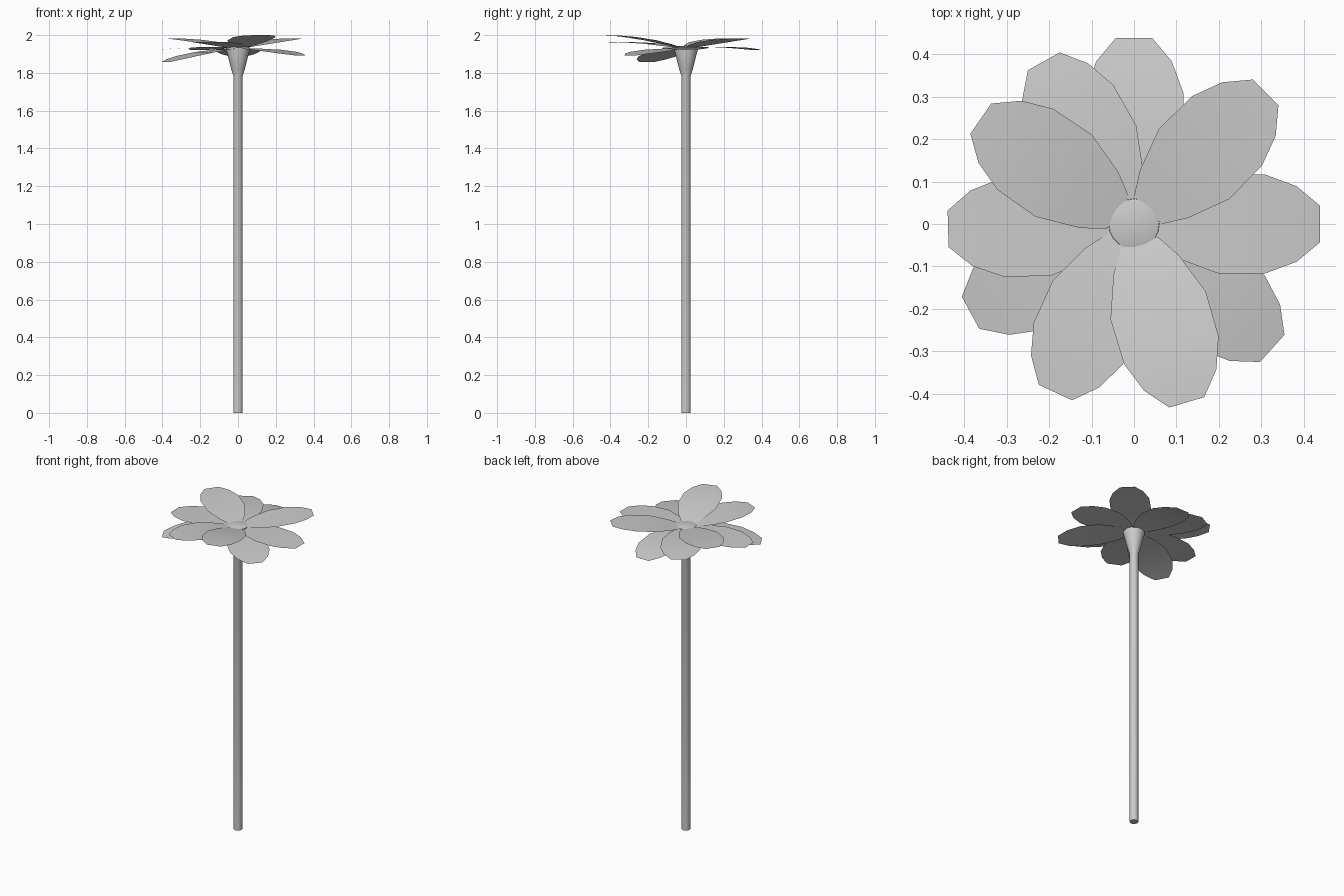
import bpy, bmesh, math

if "Cube" in bpy.data.objects:
    bpy.data.objects.remove(bpy.data.objects["Cube"])

def finish(bm, name, angle):
    bmesh.ops.remove_doubles(bm, verts=bm.verts, dist=1e-5)
    me = bpy.data.meshes.new(name)
    bm.to_mesh(me)
    bm.free()
    ob = bpy.data.objects.new(name, me)
    bpy.context.collection.objects.link(ob)
    bpy.ops.object.select_all(action='DESELECT')
    ob.select_set(True)
    bpy.context.view_layer.objects.active = ob
    bpy.ops.object.shade_smooth_by_angle(angle=math.radians(angle))
    return ob

def lathe(name, profile, sides):
    # turn a radius/height profile around z; zero radius closes the ends
    bm = bmesh.new()
    rings = [[bm.verts.new((r * math.cos(2 * math.pi * i / sides),
                            r * math.sin(2 * math.pi * i / sides), z))
              for i in range(sides)] if r > 0 else [bm.verts.new((0, 0, z))]
             for r, z in profile]
    for a, b in zip(rings, rings[1:]):
        for i in range(sides):
            j = (i + 1) % sides
            if len(a) == 1:
                bm.faces.new((a[0], b[j], b[i]))
            elif len(b) == 1:
                bm.faces.new((a[i], a[j], b[0]))
            else:
                bm.faces.new((a[i], a[j], b[j], b[i]))
    return finish(bm, name, 40)

# stem with flared top
lathe("stem", [(0, 0), (.025, 0), (.025, 1.785), (.036, 1.82),
               (.063, 1.925), (.063, 1.934), (0, 1.934)], 20)
# flower centre
lathe("flower_centre", [(.061, 1.930), (.059, 1.937), (.045, 1.941), (0, 1.944)], 20)

# petal outline: distance from centre, half width
OUTLINE = [(.046, .046), (.10, .080), (.20, .117), (.31, .116), (.383, .089), (.438, .043)]

def petal(name, angle, base_z, tip_z, bulge):
    bm = bmesh.new()
    c, s = math.cos(math.radians(angle)), math.sin(math.radians(angle))
    rows = []
    for u, w in OUTLINE:
        t = (u - .046) / .392
        z = base_z + (tip_z - base_z) * t + 4 * bulge * t * (1 - t)
        rows.append([bm.verts.new((u * c - k * w * s, u * s + k * w * c, z))
                     for k in (-1, 0, 1)])
    for a, b in zip(rows, rows[1:]):
        for i in range(2):
            bm.faces.new((a[i], b[i], b[i + 1], a[i + 1]))
    finish(bm, name, 60)

# petals: angle, base height, tip height, arch
PETALS = [
    (45, 1.937, 1.983, .008), (-73.5, 1.937, 2.0, .012), (145.5, 1.937, 1.983, .008),
    (0, 1.933, 1.922, .006), (-115, 1.934, 1.962, .010),
    (181.5, 1.932, 1.922, .006), (119, 1.933, 1.920, .010),
    (90, 1.929, 1.887, .014), (-42, 1.929, 1.893, .008), (208.5, 1.928, 1.857, .010),
]
for n, p in enumerate(PETALS):
    petal(f"petal_{n + 1}", *p)
